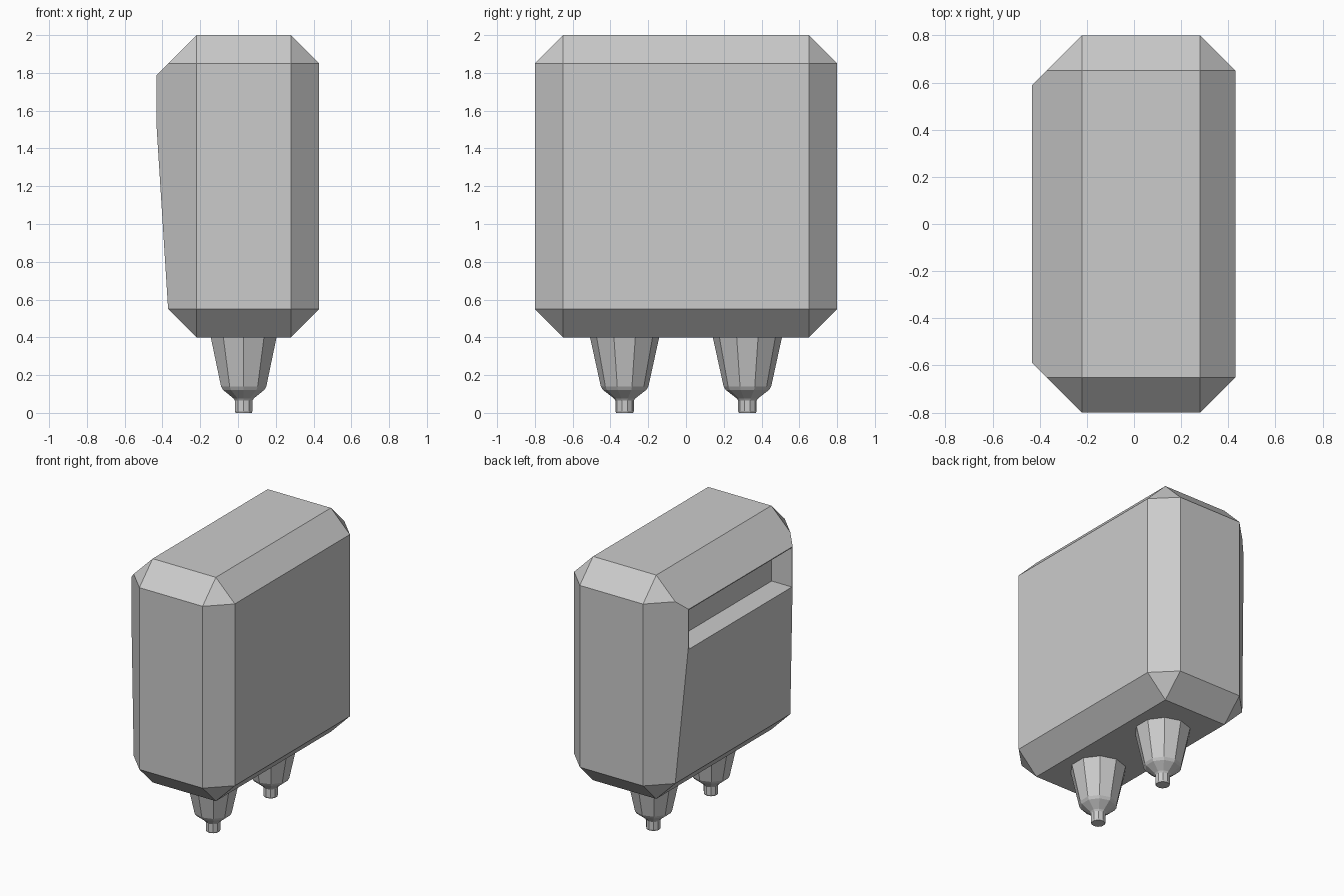
import bpy
import bmesh
import math
from itertools import product
from mathutils import Vector

cube = bpy.data.objects.get("Cube")
if cube:
    bpy.data.objects.remove(cube, do_unlink=True)

grey = bpy.data.materials.new("plain grey")
grey.use_nodes = True
COLOUR = (0.6, 0.6, 0.6, 1)
grey.diffuse_color = COLOUR
grey.node_tree.nodes["Principled BSDF"].inputs["Base Color"].default_value = COLOUR


def finish(name, bm):
    bmesh.ops.recalc_face_normals(bm, faces=bm.faces)
    mesh = bpy.data.meshes.new(name)
    bm.to_mesh(mesh)
    bm.free()
    mesh.materials.append(grey)
    obj = bpy.data.objects.new(name, mesh)
    bpy.context.collection.objects.link(obj)
    return obj


def box(low, high):
    bm = bmesh.new()
    bmesh.ops.create_cube(bm, size=1)
    low, high = Vector(low), Vector(high)
    bmesh.ops.scale(bm, vec=high - low, verts=bm.verts)
    bmesh.ops.translate(bm, vec=(low + high) / 2, verts=bm.verts)
    return bm


def slice_off(bm, point, normal):
    """Remove everything beyond a plane and cap the cut."""
    cut = bmesh.ops.bisect_plane(
        bm, geom=bm.verts[:] + bm.edges[:] + bm.faces[:], dist=1e-5,
        plane_co=point, plane_no=normal, clear_outer=True)
    edges = [e for e in cut["geom_cut"] if isinstance(e, bmesh.types.BMEdge)]
    if edges:
        bmesh.ops.contextual_create(bm, geom=edges)


# Case: a block with wide chamfers on every edge and corner
CENTRE = Vector((0.03, 0, 1.2))
HALF = Vector((0.4, 0.8, 0.8))
CHAMFER = 0.15
bm = box((-0.432, -0.8, 0.4), (0.43, 0.8, 2))
directions = [Vector(d) for d in product((-1, 0, 1), repeat=3)]
for count in (2, 3):
    for d in directions:
        if sum(map(abs, d)) == count:
            reach = sum(abs(a) * h for a, h in zip(d, HALF)) - CHAMFER * (count - 1)
            slice_off(bm, CENTRE + d * reach / count, d.normalized())

# Sloping panel that leans out toward the slot
slice_off(bm, Vector((-0.37, 0, 0.55)), Vector((-0.95, 0, -0.06)).normalized())
case = finish("case", bm)

# Long slot in the upper part of the sloping side
cutter = finish("slot_cutter", box((-0.6, -0.583, 1.5), (-0.27, 0.583, 1.782)))
cutter.hide_render = True
cutter.hide_viewport = True
cutter.display_type = "WIRE"
slot = case.modifiers.new("slot", "BOOLEAN")
slot.operation = "DIFFERENCE"
slot.solver = "EXACT"
slot.object = cutter
bpy.context.view_layer.update()
carved = bpy.data.meshes.new_from_object(
    case.evaluated_get(bpy.context.evaluated_depsgraph_get()))
case.modifiers.clear()
case.data = carved
bpy.data.objects.remove(cutter, do_unlink=True)

# Two ten-sided tapered plugs under the case
PROFILE = [(0.183, 0.4), (0.126, 0.14), (0.115, 0.122), (0.057, 0.077),
           (0.049, 0.066), (0.049, 0.01), (0.045, 0)]
SIDES = 10


def plug(name, y):
    bm = bmesh.new()
    rings = []
    for radius, z in PROFILE:
        angles = [math.tau * i / SIDES for i in range(SIDES)]
        rings.append([bm.verts.new((0.03 + radius * math.sin(a),
                                    y + radius * math.cos(a), z)) for a in angles])
    for upper, lower in zip(rings, rings[1:]):
        for i in range(SIDES):
            j = (i + 1) % SIDES
            bm.faces.new((upper[i], upper[j], lower[j], lower[i]))
    bm.faces.new(rings[0])
    bm.faces.new(rings[-1])
    finish(name, bm)


plug("front_plug", -0.325)
plug("back_plug", 0.325)
